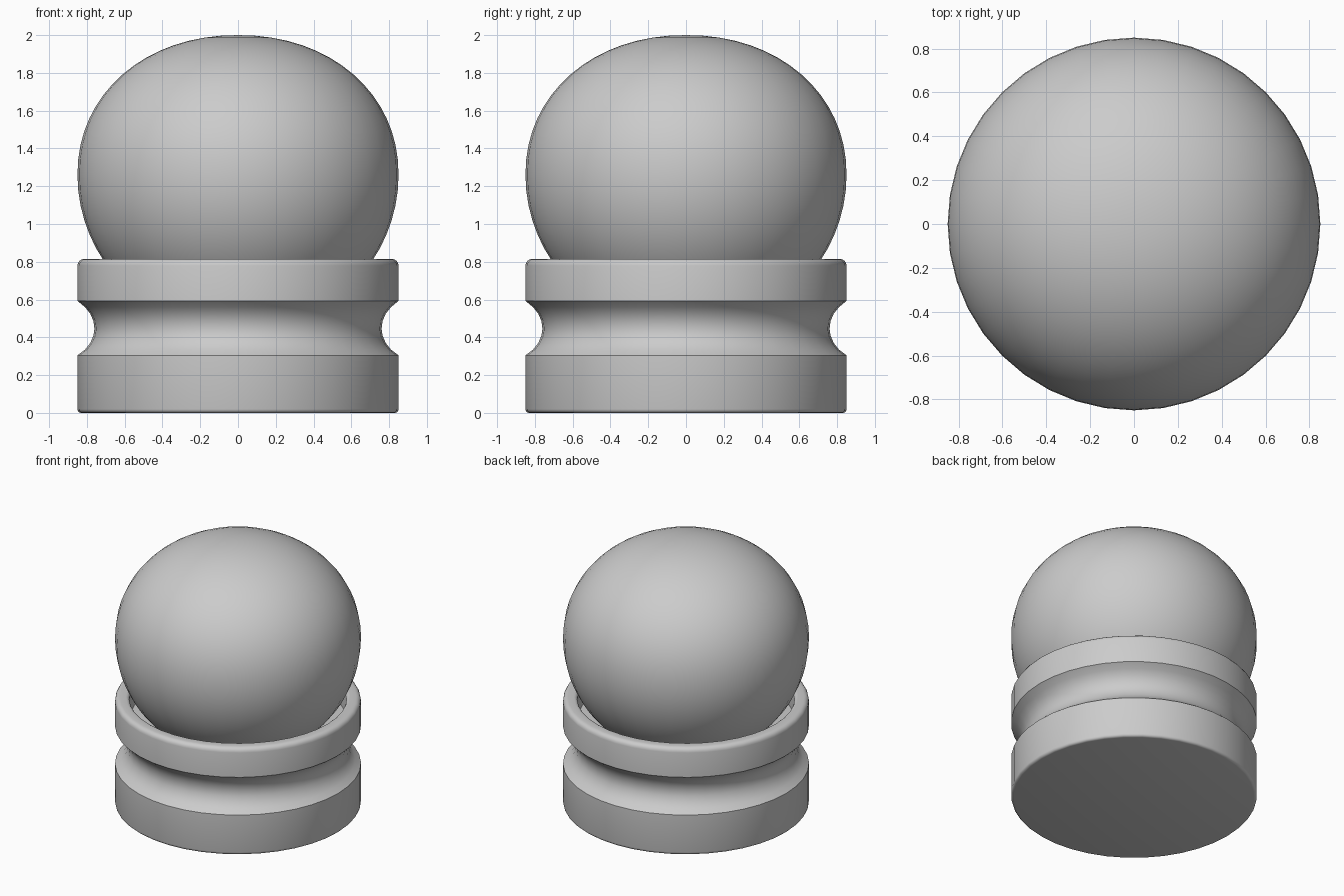
import bpy, bmesh, math

if "Cube" in bpy.data.objects:
    bpy.data.objects.remove(bpy.data.objects["Cube"])

SEGMENTS = 40


def lathe(name, profile, angle):
    """Spin an (r, z) profile about the z axis into a closed solid."""
    bm = bmesh.new()
    rings = []
    for r, z in profile:
        count = 1 if r < 1e-6 else SEGMENTS
        rings.append([bm.verts.new((r * math.cos(2 * math.pi * i / SEGMENTS),
                                    r * math.sin(2 * math.pi * i / SEGMENTS), z))
                      for i in range(count)])
    for a, b in zip(rings, rings[1:]):
        for i in range(SEGMENTS):
            j = (i + 1) % SEGMENTS
            if len(a) == 1:
                bm.faces.new((a[0], b[j], b[i]))
            elif len(b) == 1:
                bm.faces.new((a[i], a[j], b[0]))
            else:
                bm.faces.new((a[i], a[j], b[j], b[i]))
    bmesh.ops.recalc_face_normals(bm, faces=bm.faces)
    mesh = bpy.data.meshes.new(name)
    bm.to_mesh(mesh)
    bm.free()
    obj = bpy.data.objects.new(name, mesh)
    bpy.context.collection.objects.link(obj)
    bpy.context.view_layer.objects.active = obj
    obj.select_set(True)
    bpy.ops.object.shade_smooth_by_angle(angle=math.radians(angle))
    obj.select_set(False)
    return obj


def arc(cr, cz, radius, start, end, steps=4):
    """Profile points of a rounded corner, angles in degrees."""
    return [(cr + radius * math.cos(math.radians(start + (end - start) * k / steps)),
             cz + radius * math.sin(math.radians(start + (end - start) * k / steps)))
            for k in range(steps + 1)]


# Base: plinth, waisted groove and a raised rim around a shallow cup
base_profile = [(0, 0)]
base_profile += arc(0.83, 0.02, 0.02, -90, 0, 3)
base_profile += [(0.85, 0.305), (0.81, 0.335), (0.782, 0.37), (0.765, 0.41),
                 (0.76, 0.445), (0.765, 0.485), (0.782, 0.525), (0.81, 0.56),
                 (0.85, 0.593)]
base_profile += arc(0.815, 0.78, 0.035, 0, 90)
base_profile += arc(0.775, 0.79, 0.025, 90, 180)
base_profile += [(0.75, 0.64), (0, 0.64)]
lathe("base", base_profile, 35)

# Globe: slightly flattened on top, rounder below, seated in the cup
CENTRE, UPPER, LOWER, WIDTH = 1.26, 0.74, 0.83, 0.85
globe_profile = []
for k in range(33):
    t = math.pi * (k / 32 - 0.5)
    s, c = math.sin(t), max(math.cos(t), 0.0)
    power = 2 / 2.1 if s > 0 else 1.0
    height = UPPER if s > 0 else LOWER
    r = 0.0 if k in (0, 32) else WIDTH * c ** power
    globe_profile.append((r, CENTRE + height * math.copysign(abs(s) ** power, s)))
lathe("globe", globe_profile, 60)
